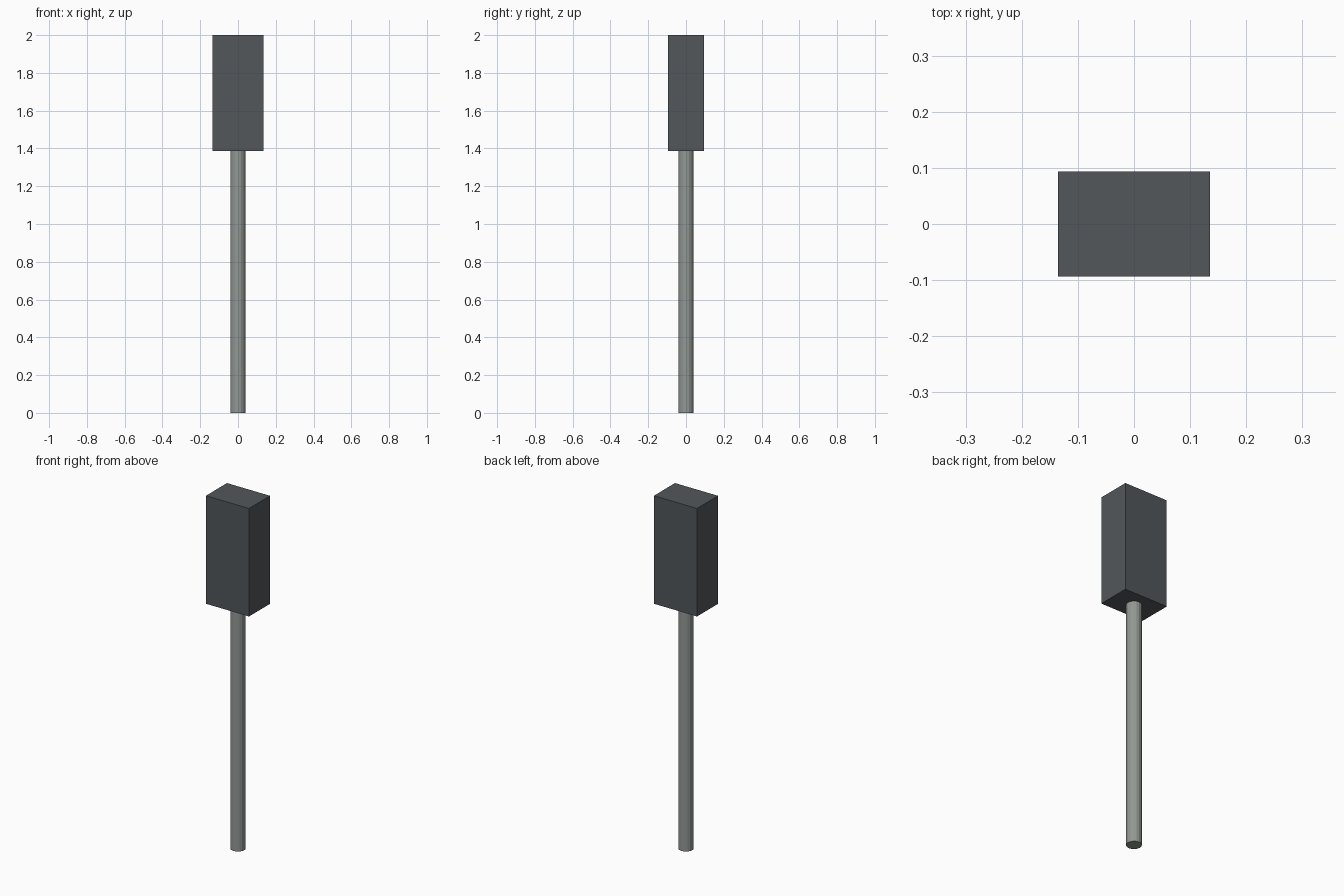
import bpy

if "Cube" in bpy.data.objects:
    bpy.data.objects.remove(bpy.data.objects["Cube"])

SPLIT = 1.387  # height where the pole meets the box


def material(name, rgb):
    m = bpy.data.materials.new(name)
    m.diffuse_color = (*rgb, 1.0)
    m.use_nodes = True
    m.node_tree.nodes["Principled BSDF"].inputs["Base Color"].default_value = m.diffuse_color
    return m


dark_grey = material("dark grey", (0.085, 0.095, 0.102))
light_grey = material("light grey", (0.29, 0.315, 0.295))

# Round pole
bpy.ops.mesh.primitive_cylinder_add(vertices=16, radius=0.04, depth=SPLIT,
                                    location=(0, 0, SPLIT / 2))
pole = bpy.context.object
pole.name = "pole"
pole.data.materials.append(light_grey)

# Rectangular box on top of the pole
bpy.ops.mesh.primitive_cube_add(size=1, location=(0, 0, (SPLIT + 2) / 2))
box = bpy.context.object
box.name = "box"
box.scale = (0.27, 0.188, 2 - SPLIT)
bpy.ops.object.transform_apply(location=False, rotation=False, scale=True)
box.data.materials.append(dark_grey)
